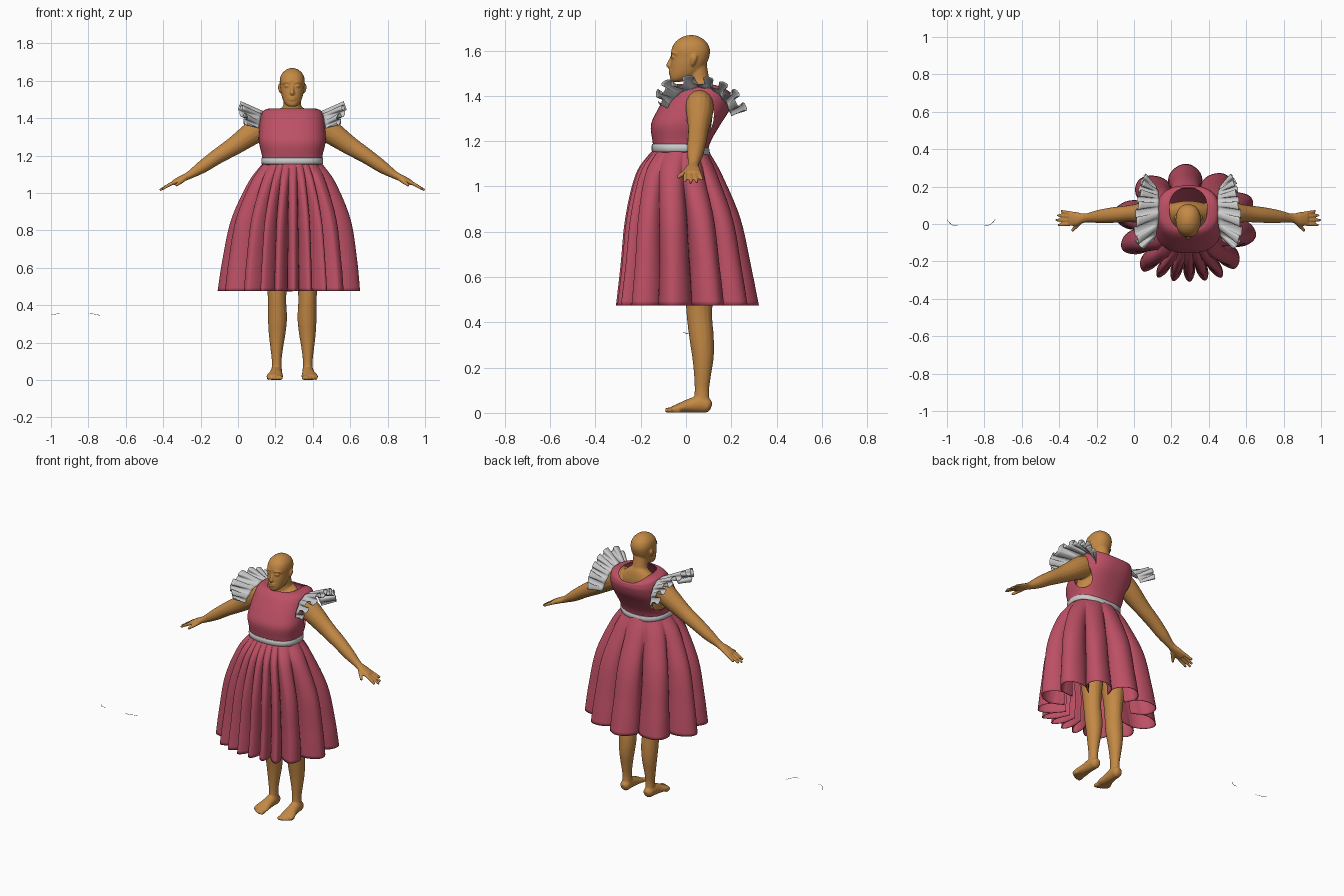
import bpy, bmesh, math
from mathutils import Vector

CX = 0.29  # figure stands right of the origin


def material(name, rgb):
    m = bpy.data.materials.new(name)
    m.diffuse_color = (*rgb, 1)
    return m


SKIN = material("skin", (0.55, 0.25, 0.06))
ROSE = material("rose_cloth", (0.51, 0.08, 0.13))


def smooth_rows(rows, k=5):
    """Catmull-Rom resampling of tuples of any length."""
    out = []
    for i in range(len(rows) - 1):
        p = [rows[max(0, min(len(rows) - 1, i + d))] for d in (-1, 0, 1, 2)]
        for j in range(k):
            t = j / k
            out.append([0.5 * (2 * b + (c - a) * t + (2 * a - 5 * b + 4 * c - d) * t * t
                               + (3 * b - a - 3 * c + d) * t ** 3) for a, b, c, d in zip(*p)])
    return out + [list(rows[-1])]


def loft(bm, rings, closed=True, caps=False):
    vs = [[bm.verts.new(p) for p in r] for r in rings]
    n = len(vs[0])
    for a, b in zip(vs, vs[1:]):
        for i in range(n if closed else n - 1):
            j = (i + 1) % n
            bm.faces.new((a[i], a[j], b[j], b[i]))
    if caps:
        bm.faces.new(vs[0])
        bm.faces.new(vs[-1])


def finish(name, bm, mat=None, thick=0.0, angle=60):
    bmesh.ops.recalc_face_normals(bm, faces=bm.faces)
    bmesh.ops.translate(bm, verts=bm.verts, vec=(CX, 0, 0))
    me = bpy.data.meshes.new(name)
    bm.to_mesh(me)
    bm.free()
    ob = bpy.data.objects.new(name, me)
    bpy.context.collection.objects.link(ob)
    if mat:
        me.materials.append(mat)
    if thick:
        s = ob.modifiers.new("thickness", "SOLIDIFY")
        s.thickness = thick
    bpy.ops.object.select_all(action="DESELECT")
    ob.select_set(True)
    bpy.context.view_layer.objects.active = ob
    bpy.ops.object.shade_smooth_by_angle(angle=math.radians(angle))
    return ob


def oval(z, hw, y0, y1, drop=0, e=2.0, n=64):
    """Horizontal superellipse; drop lowers its back."""
    pts = []
    for i in range(n):
        a = 2 * math.pi * i / n
        c, s = math.cos(a), math.sin(a)
        x = hw * math.copysign(abs(c) ** (2 / e), c)
        y = (y0 + y1) / 2 + (y1 - y0) / 2 * math.copysign(abs(s) ** (2 / e), s)
        pts.append((x, y, z - drop * max(0, s) ** 2))
    return pts


def tube(bm, rows, sx=1, n=16):
    """Rows are x, y, z, radius toward y (or x for parts along y), other radius."""
    pts = smooth_rows(rows)
    rings = []
    for i, (x, y, z, ra, rb) in enumerate(pts):
        t = (Vector(pts[min(i + 1, len(pts) - 1)][:3]) - Vector(pts[max(i - 1, 0)][:3])).normalized()
        ref = Vector((1, 0, 0)) if abs(t.y) > 0.8 else Vector((0, 1, 0))
        b = (ref - t * ref.dot(t)).normalized()
        c = t.cross(b)
        ring = [Vector((x, y, z)) + b * ra * math.cos(2 * math.pi * k / n)
                + c * rb * math.sin(2 * math.pi * k / n) for k in range(n)]
        rings.append([(p.x * sx, p.y, p.z) for p in ring])
    loft(bm, rings, caps=True)


# Body: overlapping volumes fused by a voxel remesh
bm = bmesh.new()
head = [(1.461, .014, -.058, -.03), (1.468, .03, -.067, 0), (1.485, .044, -.071, .04),
        (1.51, .054, -.070, .07), (1.54, .061, -.068, .09), (1.57, .065, -.064, .102),
        (1.60, .067, -.065, .106), (1.63, .060, -.053, .096), (1.652, .042, -.03, .074),
        (1.664, .022, -.005, .05), (1.668, .006, .015, .03)]
loft(bm, [oval(*r, e=2.25, n=32) for r in smooth_rows(head)], caps=True)
tube(bm, [(0, .045, 1.53, .048, .046), (0, .055, 1.48, .046, .047), (0, .062, 1.43, .05, .056)])
tube(bm, [(0, .06, 1.46, .045, .05), (0, .065, 1.425, .055, .10), (0, .055, 1.37, .07, .15),
          (0, .01, 1.25, .1, .15), (0, -.01, 1.14, .09, .14), (0, .02, 1.0, .11, .17),
          (0, .04, .85, .1, .15)], n=32)
# Nose, lips
tube(bm, [(0, -.060, 1.58, .006, .006), (0, -.070, 1.555, .008, .007), (0, -.078, 1.534, .009, .011),
          (0, -.07, 1.525, .006, .008)])
for z in (1.510, 1.500):
    tube(bm, [(-.024, -.062, z, .003, .003), (-.01, -.070, z, .006, .005),
              (.01, -.070, z, .006, .005), (.024, -.062, z, .003, .003)])
for s in (1, -1):
    # Brows, eyes, ears
    tube(bm, [(.008, -.063, 1.587, .005, .005), (.03, -.06, 1.593, .006, .005),
              (.05, -.045, 1.585, .004, .004)], s)
    tube(bm, [(.014, -.060, 1.571, .004, .003), (.027, -.060, 1.572, .007, .006),
              (.042, -.052, 1.571, .004, .003)], s)
    tube(bm, [(.058, .028, 1.532, .005, .005), (.066, .03, 1.545, .010, .006),
              (.070, .036, 1.568, .014, .007), (.066, .034, 1.58, .007, .005)], s)
    # Arm, palm, fingers, thumb
    tube(bm, [(.10, .06, 1.385, .06, .05), (.16, .06, 1.355, .062, .07), (.22, .06, 1.315, .058, .062),
              (.31, .055, 1.252, .046, .050), (.40, .048, 1.195, .042, .041), (.48, .04, 1.14, .035, .034),
              (.55, .032, 1.095, .024, .021), (.60, .028, 1.072, .037, .017), (.635, .028, 1.054, .036, .014)], s)
    for y0, y1, x1, z1 in ((.056, .070, .680, 1.030), (.038, .047, .70, 1.019),
                           (.019, .021, .708, 1.015), (.001, -.006, .695, 1.020)):
        tube(bm, [(.615, y0, 1.063, .010, .010), (.655, (y0 + y1) / 2, 1.045, .0095, .0095),
                  (x1, y1, z1, .007, .007)], s, 10)
    tube(bm, [(.57, .02, 1.08, .014, .013), (.595, -.008, 1.06, .012, .011), (.622, -.037, 1.04, .008, .008)], s, 10)
    # Leg with knee and calf
    tube(bm, [(.083, .05, .95, .09, .085), (.083, .055, .7, .08, .075), (.082, .058, .5, .061, .054),
              (.081, .060, .42, .056, .049), (.079, .069, .33, .054, .051), (.081, .075, .25, .048, .045),
              (.083, .073, .17, .038, .034), (.083, .07, .1, .032, .026), (.083, .07, .04, .036, .029)], s)
    # Foot and toes
    tube(bm, [(.083, .112, .028, .014, .016), (.083, .097, .032, .029, .031), (.085, .06, .038, .032, .038),
              (.088, .01, .03, .036, .030), (.093, -.035, .02, .045, .020), (.095, -.065, .014, .040, .013)], s)
    for k in range(5):
        x, y = .063 + .016 * k, -.092 + .0020 * k * k
        r = .012 - .001 * k
        tube(bm, [(x, y + .035, r, r, r), (x, y + .01, r, r, r), (x, y, r, r * .6, r * .6)], s, 10)
body = finish("body", bm, SKIN, angle=80)
rm = body.modifiers.new("fuse", "REMESH")
rm.mode, rm.voxel_size, rm.use_smooth_shade = "VOXEL", 0.005, True
sm = body.modifiers.new("soften", "SMOOTH")
sm.factor, sm.iterations = 0.5, 3

# Bodice with a scooped back neckline and cut armholes
bm = bmesh.new()
rows = [(1.15, .160, -.14, .095, 0), (1.2, .162, -.148, .11, 0), (1.27, .178, -.155, .15, 0),
        (1.33, .178, -.13, .188, 0), (1.385, .174, -.098, .205, .005), (1.42, .166, -.075, .203, .015),
        (1.441, .153, -.055, .200, .03), (1.451, .125, -.04, .195, .035), (1.452, .100, -.03, .19, .04)]
loft(bm, [oval(*r, e=2.5) for r in smooth_rows(rows)])
bodice = finish("bodice", bm, ROSE, .004)
bm = bmesh.new()
tube(bm, [(-.4, .063, 1.315, .060, .095), (.4, .063, 1.315, .060, .095)], n=40)
cutter = finish("armhole_cutter", bm)
cutter.hide_render = True
cutter.hide_set(True)
bo = bodice.modifiers.new("armholes", "BOOLEAN")
bo.operation, bo.object = "DIFFERENCE", cutter

# Waist belt
bm = bmesh.new()
loft(bm, [oval(z, .160 + d, -.147 - d, .100 + d, .02, 2.4)
          for z, d in ((1.153, 0), (1.156, .004), (1.17, .005), (1.185, .004), (1.188, 0))])
finish("belt", bm, None, .004)

# Pleated skirt: narrow deep folds in front, broad ones around the sides and back
lobes = [26, 58, 92, 131, 169, 205, 232, 245, 258, 271, 284, 297, 311, 347, 386]
reach = [.97, .97, 1, 1, 1.04, 1, 1, .98, .97, .96, .97, 1, .98, .95, .97]
profile = [(1.165, .152, -.137, .095), (1.14, .175, -.165, .11), (1.05, .24, -.225, .16),
           (.86, .325, -.273, .24), (.65, .367, -.298, .287), (.475, .39, -.322, .322)]
rings = []
for z, hw, y0, y1 in smooth_rows(profile, 6):
    t = (1.165 - z) / .69
    amp, bulge = .03 + .43 * min(1, t * 1.3), .04 + .16 * min(1, t * 1.2)
    ring = []
    for i in range(len(lobes) - 1):
        gap = lobes[i + 1] - lobes[i]
        for k in range(26):
            u = k / 26
            w = (1 - math.cos(math.pi * u)) / 2
            # Lobes stay rounded and pinch to a neck near the body
            a = math.radians(lobes[i] + gap * (u + bulge * math.sin(2 * math.pi * u) * (.35 + .65 * abs(math.cos(math.pi * u)))
                             - .06 * t * math.sin(4 * math.pi * u)))
            f = (1 - amp * (1 - abs(math.cos(math.pi * u)) ** 1.15)) * (1 + t * (reach[i] * (1 - w) + reach[i + 1] * w - 1))
            ring.append((hw * f * math.cos(a), (y0 + y1) / 2 + (y1 - y0) / 2 * f * math.sin(a), z))
    rings.append(ring)
bm = bmesh.new()
loft(bm, rings)
finish("skirt", bm, ROSE, .003, 80)

# Shoulder ruffles: fan between armhole seam and flared edge
seam = [(.178, -.085, 1.345), (.165, -.03, 1.41), (.155, .05, 1.435), (.155, .12, 1.425),
        (.16, .175, 1.37), (.17, .20, 1.31)]
edge = [(.235, -.12, 1.375), (.265, -.095, 1.44), (.28, .01, 1.47), (.275, .12, 1.46),
        (.26, .215, 1.415), (.24, .26, 1.335)]
K = 36
inner, outer = ([Vector(p) for p in smooth_rows(c, K)] for c in (seam, edge))
for side, s in (("right", 1), ("left", -1)):
    rings = []
    for v in [j / 8 for j in range(9)]:
        ring = []
        for i, (a, b) in enumerate(zip(inner, outer)):
            t = (outer[min(i + 1, len(outer) - 1)] - outer[max(i - 1, 0)]).normalized()
            nrm = t.cross(b - a).normalized()
            q = i / len(inner)
            ph = 2 * math.pi * (7 * q + .12 * math.sin(9 * q))
            p = a.lerp(b, v) + nrm * (.002 + .019 * v) * math.sin(ph) - t * .012 * v * math.sin(2 * ph)
            p += (b - a) * v * .08 * math.sin(5 * q + 1)
            ring.append((p.x * s, p.y, p.z))
        rings.append(ring)
    bm = bmesh.new()
    loft(bm, rings, closed=False)
    finish("ruffle_" + side, bm, None, .002, 80)

# Two tiny loose thread arcs lying off to the side
for name, pts in (("thread_left", [(-1, .025, .347), (-.985, .005, .35), (-.965, -.008, .354), (-.945, -.01, .356)]),
                  ("thread_right", [(-.8, -.01, .356), (-.78, -.008, .354), (-.755, .008, .35), (-.74, .028, .346)])):
    bm = bmesh.new()
    tube(bm, [(x - CX, y, z, .0012, .0012) for x, y, z in pts], n=6)
    finish(name, bm)
